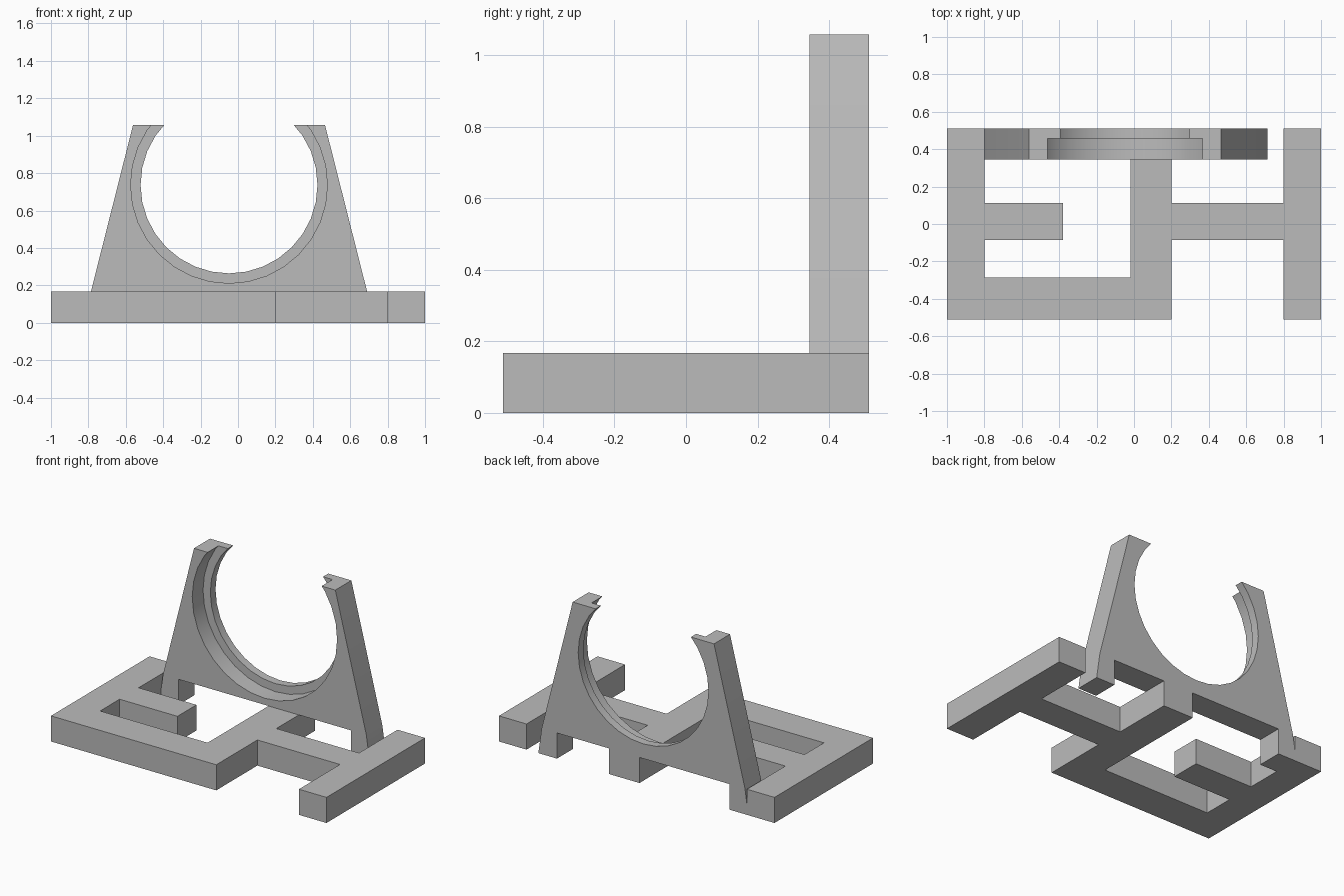
import bpy, bmesh, math
from mathutils import Matrix, Vector

if "Cube" in bpy.data.objects:
    bpy.data.objects.remove(bpy.data.objects["Cube"], do_unlink=True)

grey = bpy.data.materials.new("plain grey")
grey.use_nodes = True
COLOR = (0.5, 0.5, 0.5, 1)
grey.diffuse_color = COLOR
grey.node_tree.nodes["Principled BSDF"].inputs["Base Color"].default_value = COLOR

BASE_H, TOP = 0.168, 1.058       # base thickness, overall height
FRONT, STEP, BACK = 0.345, 0.457, 0.511
MID_X, MID_Z = -0.048, 0.737     # centre of the round opening


def add_object(name, bm):
    bmesh.ops.recalc_face_normals(bm, faces=bm.faces)
    mesh = bpy.data.meshes.new(name)
    bm.to_mesh(mesh)
    bm.free()
    mesh.materials.append(grey)
    obj = bpy.data.objects.new(name, mesh)
    bpy.context.collection.objects.link(obj)
    return obj


def prism(name, points, direction):
    """Extrude a closed outline along a direction."""
    bm = bmesh.new()
    face = bm.faces.new([bm.verts.new(p) for p in points])
    out = bmesh.ops.extrude_face_region(bm, geom=[face])
    verts = [v for v in out["geom"] if isinstance(v, bmesh.types.BMVert)]
    bmesh.ops.translate(bm, verts=verts, vec=Vector(direction))
    return add_object(name, bm)


def bore(target, radius, y0, y1):
    """Cut a round hole along y."""
    bm = bmesh.new()
    bmesh.ops.create_cone(
        bm, cap_ends=True, segments=32, radius1=radius, radius2=radius, depth=y1 - y0,
        matrix=Matrix.Translation((MID_X, (y0 + y1) / 2, MID_Z)) @ Matrix.Rotation(math.pi / 2, 4, "X"))
    cutter = add_object("bore_cutter", bm)
    cutter.hide_render = True
    mod = target.modifiers.new("bore", "BOOLEAN")
    mod.operation, mod.solver, mod.object = "DIFFERENCE", "EXACT", cutter
    bpy.ops.object.select_all(action="DESELECT")
    bpy.context.view_layer.objects.active = target
    target.select_set(True)
    bpy.ops.object.modifier_apply(modifier=mod.name)
    bpy.data.objects.remove(cutter, do_unlink=True)


# Open base frame made of joined bars
L, M, R = -0.8, -0.02, 0.2
LOW, HIGH = -0.085, 0.112        # edges of the cross bars
outline = [(-1, -BACK), (R, -BACK), (R, LOW), (-L, LOW), (-L, -BACK), (1, -BACK),
           (1, BACK), (-L, BACK), (-L, HIGH), (R, HIGH), (R, BACK), (M, BACK),
           (M, -0.287), (L, -0.287), (L, LOW), (-0.38, LOW), (-0.38, HIGH),
           (L, HIGH), (L, BACK), (-1, BACK)]
prism("base_frame", [(x, y, 0) for x, y in outline], (0, 0, BASE_H))

# Tapered upright with two feet
half = [(0.513, TOP), (0.738, BASE_H), (0.762, 0), (0.627, 0), (0.627, BASE_H)]
profile = half + [(-x, z) for x, z in reversed(half)]
upright = prism("ring_support", [(MID_X + x, FRONT, z) for x, z in profile], (0, BACK - FRONT, 0))

# Stepped round opening
bore(upright, 0.473, 0, 1)
bore(upright, 0.526, 0, STEP)
bpy.ops.object.shade_smooth_by_angle(angle=math.radians(30))
